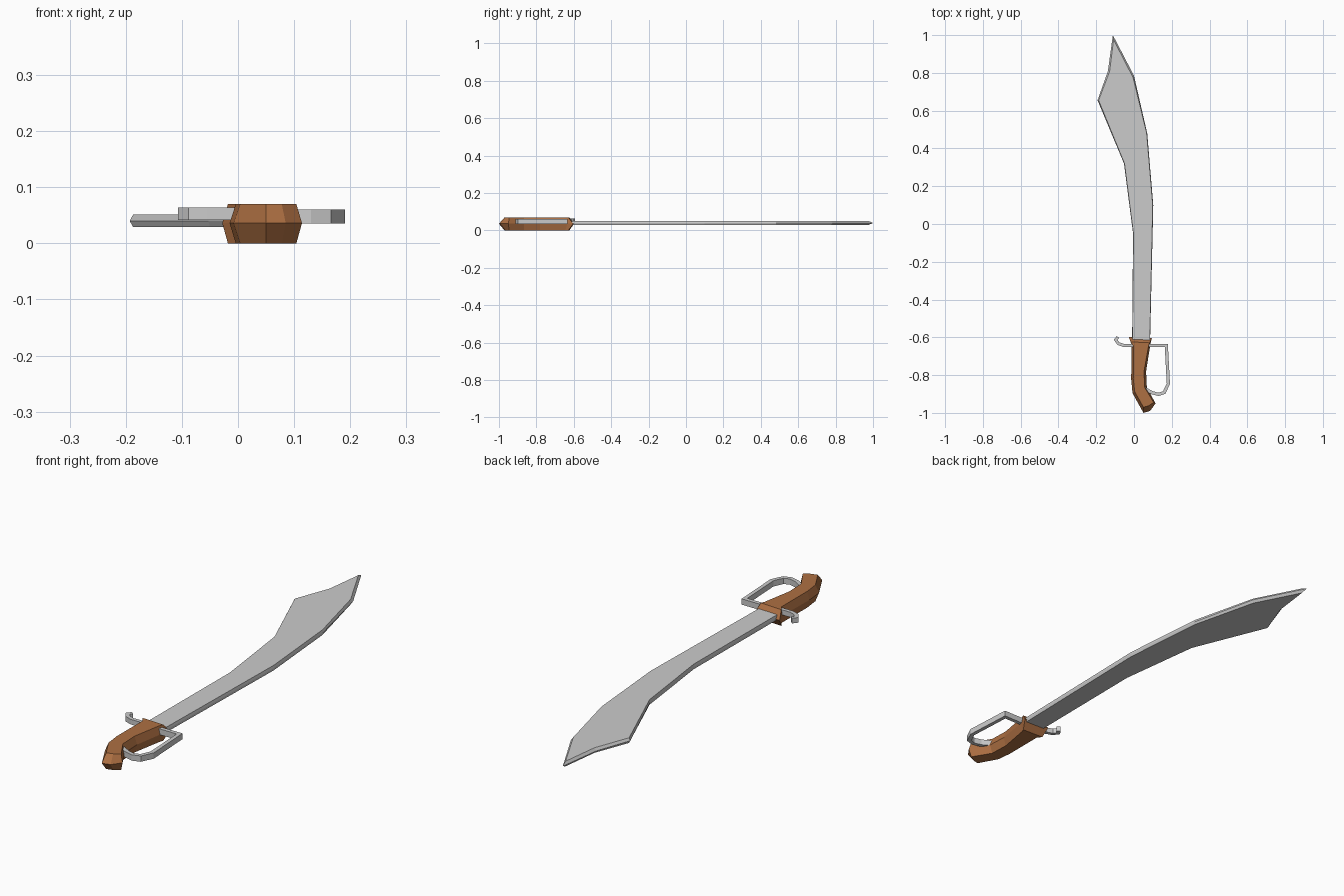
import bpy, bmesh
from mathutils import Vector

if "Cube" in bpy.data.objects:
    bpy.data.objects.remove(bpy.data.objects["Cube"])


def make_object(name, verts, faces, material=None):
    mesh = bpy.data.meshes.new(name)
    mesh.from_pydata(verts, [], faces)
    bm = bmesh.new()
    bm.from_mesh(mesh)
    bmesh.ops.recalc_face_normals(bm, faces=bm.faces)
    bm.to_mesh(mesh)
    bm.free()
    obj = bpy.data.objects.new(name, mesh)
    bpy.context.collection.objects.link(obj)
    if material:
        mesh.materials.append(material)
    return obj


def ridged_slab(name, outer, inner, z_low, z_mid, z_high, material=None):
    """Flat slab whose rim bulges out from the inner to the outer outline."""
    n = len(outer)
    verts = [(x, y, z) for ring, z in ((inner, z_low), (outer, z_mid), (inner, z_high))
             for x, y in ring]
    faces = [tuple(range(n)), tuple(range(2 * n, 3 * n))]
    for k in (0, n):
        faces += [(k + i, k + (i + 1) % n, k + n + (i + 1) % n, k + n + i) for i in range(n)]
    return make_object(name, verts, faces, material)


def strip(name, path, width, z_low, z_high):
    """Bar of rectangular section following a path, with mitred corners."""
    pts = [Vector(p) for p in path]
    verts = []
    for i, p in enumerate(pts):
        a = (p - pts[i - 1]).normalized() if i else (pts[1] - p).normalized()
        b = (pts[i + 1] - p).normalized() if i < len(pts) - 1 else a
        t = (a + b).normalized()
        side = Vector((-t.y, t.x)) * (width / 2 / t.dot(a))
        l, r = p + side, p - side
        verts += [(l.x, l.y, z_low), (r.x, r.y, z_low), (r.x, r.y, z_high), (l.x, l.y, z_high)]
    last = 4 * len(pts) - 4
    faces = [(0, 1, 2, 3), tuple(range(last, last + 4))]
    for k in range(0, last, 4):
        faces += [(k + j, k + (j + 1) % 4, k + 4 + (j + 1) % 4, k + 4 + j) for j in range(4)]
    return make_object(name, verts, faces)


wood = bpy.data.materials.new("wood")
wood.diffuse_color = (0.42, 0.16, 0.055, 1)
wood.use_nodes = True
wood.node_tree.nodes["Principled BSDF"].inputs["Base Color"].default_value = wood.diffuse_color

# Curved blade, widening towards the clipped tip
blade_edge = [(-0.01, -0.63), (0.085, -0.63), (0.102, 0.10), (0.07, 0.48), (0.0, 0.785),
              (-0.112, 1.0), (-0.138, 0.81), (-0.193, 0.655), (-0.053, 0.32), (-0.005, -0.05)]
blade_flat = [(-0.008, -0.63), (0.083, -0.63), (0.099, 0.10), (0.067, 0.48), (-0.005, 0.775),
              (-0.108, 0.975), (-0.129, 0.808), (-0.187, 0.655), (-0.050, 0.32), (-0.003, -0.05)]
ridged_slab("blade", blade_edge, blade_flat, 0.029, 0.04, 0.051)

# Faceted wooden grip with a flared collar and a bent pommel
grip_edge = [(-0.028, -0.598), (0.095, -0.603), (0.087, -0.635), (0.064, -0.78), (0.068, -0.865),
             (0.114, -0.95), (0.085, -0.99), (0.05, -1.0), (-0.008, -0.895), (-0.015, -0.82),
             (-0.012, -0.64)]
grip_flat = [(-0.018, -0.624), (0.083, -0.629), (0.077, -0.645), (0.053, -0.78), (0.056, -0.865),
             (0.104, -0.945), (0.078, -0.962), (0.05, -0.97), (0.004, -0.888), (-0.004, -0.82),
             (-0.003, -0.645)]
ridged_slab("grip", grip_edge, grip_flat, 0.0, 0.036, 0.07, wood)

# Knuckle guard looping from the collar to the pommel
strip("knuckle_guard", [(0.05, -0.643), (0.171, -0.643), (0.182, -0.845), (0.160, -0.892),
                        (0.130, -0.902), (0.095, -0.893), (0.055, -0.87)], 0.017, 0.035, 0.06)

# Short hooked crossguard on the other side
strip("crossguard_hook", [(0.03, -0.643), (-0.055, -0.643), (-0.083, -0.633),
                          (-0.097, -0.613), (-0.085, -0.598)], 0.016, 0.042, 0.064)
